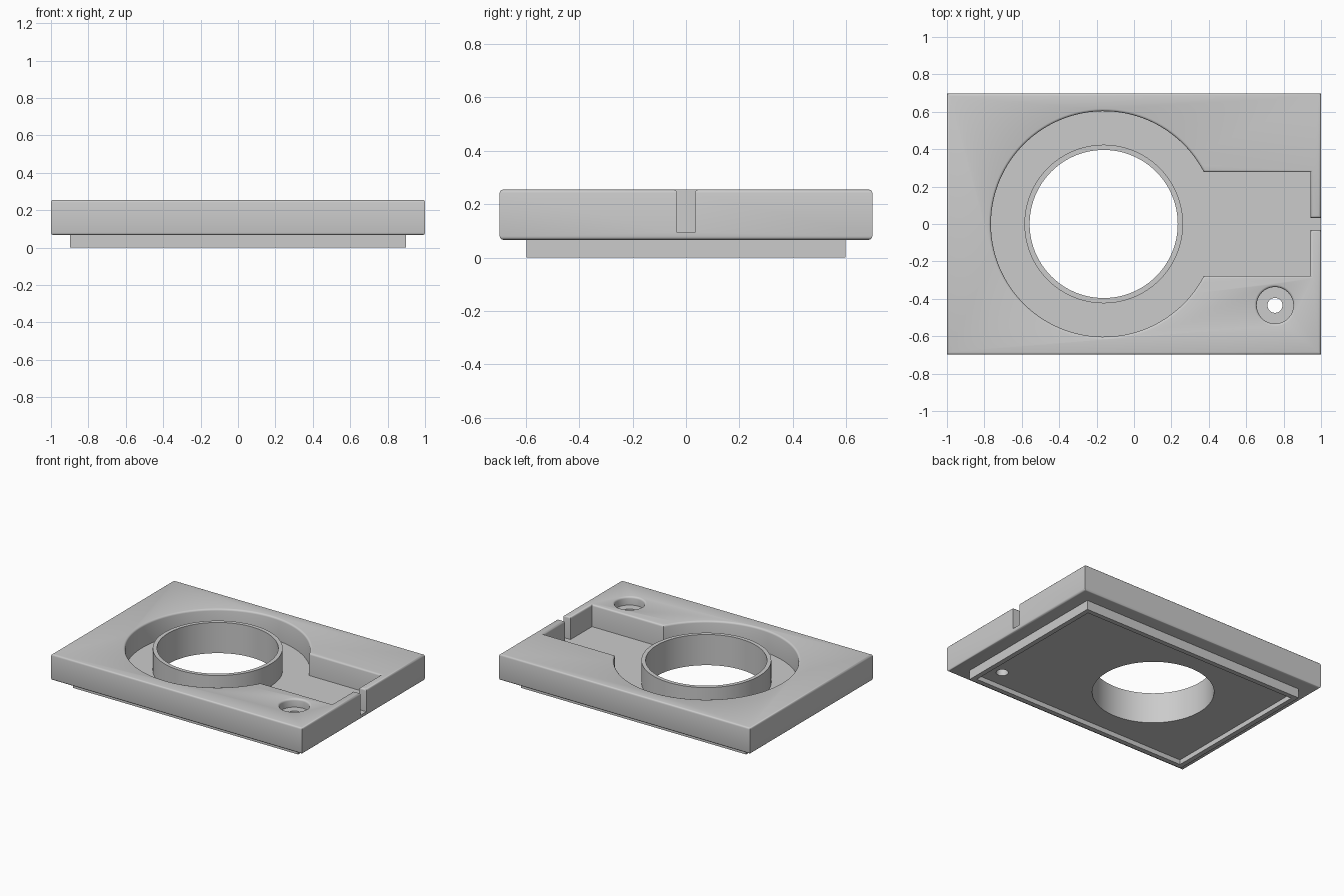
import bpy, bmesh, math
from mathutils import Vector

if "Cube" in bpy.data.objects:
    bpy.data.objects.remove(bpy.data.objects["Cube"], do_unlink=True)

TOP, UNDER, FLOOR, RECESS = 0.255, 0.067, 0.095, 0.034
BORE = Vector((-0.162, 0))      # centre of the large opening
SCREW = Vector((0.754, -0.435))  # centre of the screw hole

grey = bpy.data.materials.new("plain grey")
grey.use_nodes = True
grey.diffuse_color = (0.6, 0.6, 0.6, 1)
grey.node_tree.nodes["Principled BSDF"].inputs["Base Color"].default_value = (0.6, 0.6, 0.6, 1)


def prism(name, outline, z0, z1):
    """Extrude a flat outline between two heights."""
    bm = bmesh.new()
    face = bm.faces.new([bm.verts.new((x, y, z0)) for x, y in outline])
    ext = bmesh.ops.extrude_face_region(bm, geom=[face])
    verts = [v for v in ext["geom"] if isinstance(v, bmesh.types.BMVert)]
    bmesh.ops.translate(bm, verts=verts, vec=(0, 0, z1 - z0))
    bmesh.ops.recalc_face_normals(bm, faces=bm.faces)
    mesh = bpy.data.meshes.new(name)
    bm.to_mesh(mesh)
    bm.free()
    mesh.materials.append(grey)
    obj = bpy.data.objects.new(name, mesh)
    bpy.context.collection.objects.link(obj)
    return obj


def rect(hx, hy):
    return [(-hx, -hy), (hx, -hy), (hx, hy), (-hx, hy)]


def arc(centre, r, start=0.0, end=math.tau, n=96):
    closed = end - start >= math.tau - 1e-6
    count = n if closed else n + 1
    return [(centre.x + r * math.cos(start + (end - start) * i / n),
             centre.y + r * math.sin(start + (end - start) * i / n)) for i in range(count)]


def cut(obj, cutters):
    """Subtract the cutters, bake the result and remove them."""
    for c in cutters:
        mod = obj.modifiers.new("cut", 'BOOLEAN')
        mod.operation, mod.solver, mod.object = 'DIFFERENCE', 'EXACT', c
    bpy.context.view_layer.update()
    deps = bpy.context.evaluated_depsgraph_get()
    mesh = bpy.data.meshes.new_from_object(obj.evaluated_get(deps))
    obj.modifiers.clear()
    obj.data = mesh
    for c in cutters:
        bpy.data.objects.remove(c, do_unlink=True)


def smooth(obj):
    bpy.ops.object.select_all(action='DESELECT')
    obj.select_set(True)
    bpy.context.view_layer.objects.active = obj
    bpy.ops.object.shade_smooth_by_angle(angle=math.radians(35))


# Keyhole pocket: round well, straight channel and narrow exit slot
R, HALF, END, SLOT = 0.603, 0.277, 0.943, 0.033
a = math.asin(HALF / R)
keyhole = arc(BORE, R, a, math.tau - a) + [
    (END, -HALF), (END, -SLOT), (1.1, -SLOT), (1.1, SLOT), (END, SLOT), (END, HALF)]

# Main plate
plate = prism("main_plate", rect(1, 0.698), UNDER, TOP)
cut(plate, [prism("pocket_cutter", keyhole, FLOOR, 0.4),
            prism("bore_cutter", arc(BORE, 0.41), -0.1, 0.2),
            prism("counterbore_cutter", arc(SCREW, 0.098, n=48), TOP - 0.06, 0.4),
            prism("screw_cutter", arc(SCREW, 0.04, n=32), -0.1, 0.4)])

# Rounded rims along the top edges and the lower outer edges
bm = bmesh.new()
bm.from_mesh(plate.data)
bmesh.ops.remove_doubles(bm, verts=bm.verts, dist=1e-5)


def is_rim(e):
    if len(e.link_faces) != 2 or e.calc_face_angle(0) < 0.5:
        return False
    if all(abs(v.co.z - TOP) < 1e-4 for v in e.verts):
        return True
    return all(abs(v.co.z - UNDER) < 1e-4 and
               (abs(v.co.x) > 0.99 or abs(v.co.y) > 0.69) for v in e.verts)


bmesh.ops.bevel(bm, geom=[e for e in bm.edges if is_rim(e)], offset=0.013,
                offset_type='OFFSET', segments=3, profile=0.5, affect='EDGES',
                clamp_overlap=True)
bm.to_mesh(plate.data)
bm.free()
smooth(plate)

# Locating base below, hollowed to leave a thin lip
base = prism("locating_base", rect(0.897, 0.597), 0, UNDER)
cut(base, [prism("recess_cutter", rect(0.862, 0.562), -0.1, RECESS),
           prism("base_bore_cutter", arc(BORE, 0.41), -0.1, 0.2),
           prism("base_screw_cutter", arc(SCREW, 0.04, n=32), -0.1, 0.2)])
smooth(base)

# Collar lining the large opening
collar = prism("collar", arc(BORE, 0.424), FLOOR - 0.01, TOP)
cut(collar, [prism("collar_cutter", arc(BORE, 0.396), -0.1, 0.4)])
smooth(collar)

# Sleeve continuing the collar down to the recess
sleeve = prism("bore_sleeve", arc(BORE, 0.412), RECESS, FLOOR)
cut(sleeve, [prism("sleeve_cutter", arc(BORE, 0.396), -0.1, 0.4)])
smooth(sleeve)
